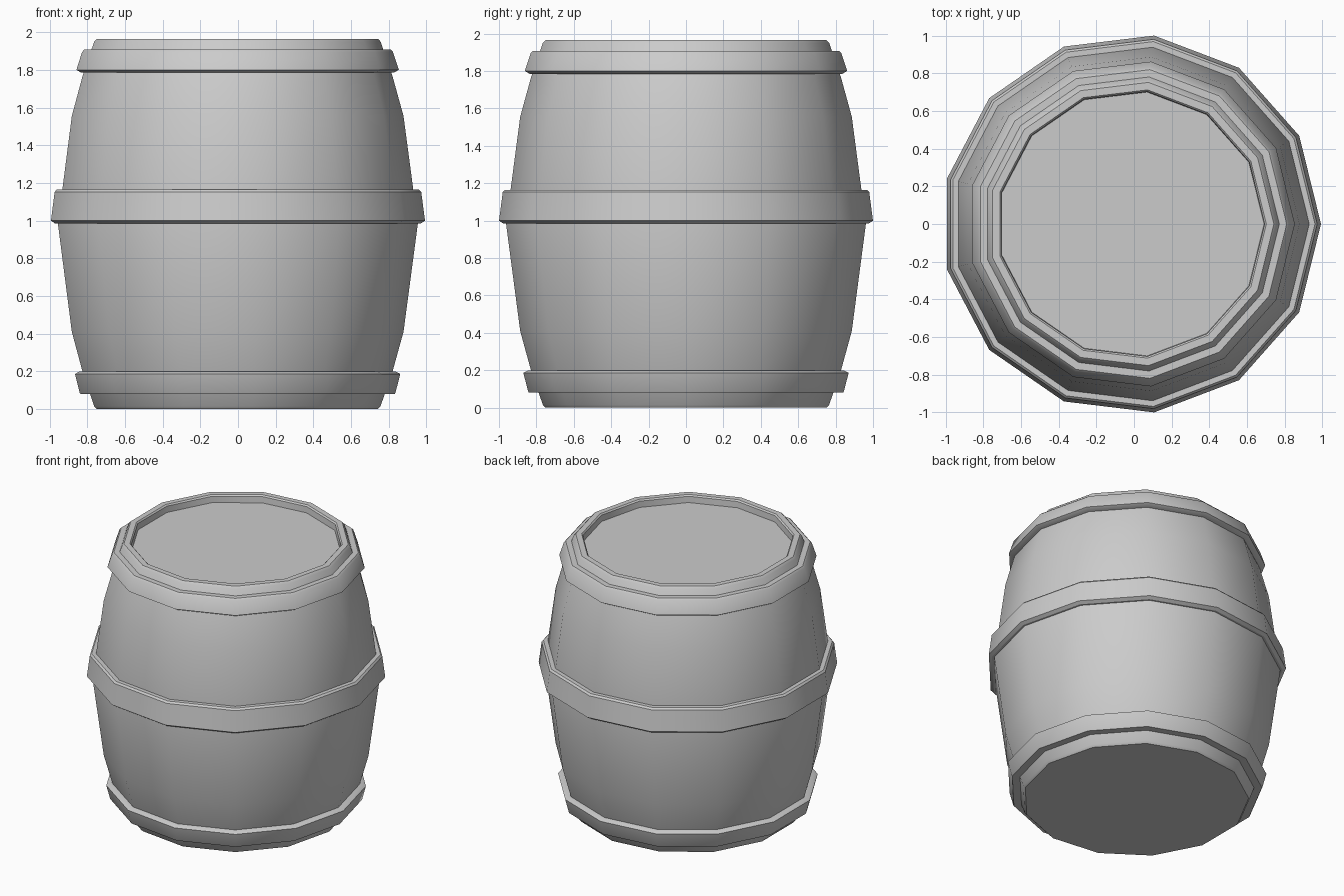
import bpy, bmesh, math

if "Cube" in bpy.data.objects:
    bpy.data.objects.remove(bpy.data.objects["Cube"])

SIDES = 13
CENTRE_X = -0.0147  # centres the odd-sided outline on its bounds


def revolve(name, profile, closed):
    """Spin a (radius, z) profile into a 13-sided solid; cap the ends or close the loop."""
    bm = bmesh.new()
    rings = []
    for r, z in profile:
        rings.append([bm.verts.new((r * math.cos(math.tau * i / SIDES) + CENTRE_X,
                                    r * math.sin(math.tau * i / SIDES), z))
                      for i in range(SIDES)])
    pairs = list(zip(rings, rings[1:]))
    if closed:
        pairs.append((rings[-1], rings[0]))
    for a, b in pairs:
        for i in range(SIDES):
            j = (i + 1) % SIDES
            bm.faces.new((a[i], a[j], b[j], b[i]))
    if not closed:
        bm.faces.new(rings[0])
        bm.faces.new(rings[-1])
    bmesh.ops.recalc_face_normals(bm, faces=bm.faces)
    mesh = bpy.data.meshes.new(name)
    bm.to_mesh(mesh)
    bm.free()
    ob = bpy.data.objects.new(name, mesh)
    bpy.context.collection.objects.link(ob)
    bpy.ops.object.select_all(action='DESELECT')
    ob.select_set(True)
    bpy.context.view_layer.objects.active = ob
    bpy.ops.object.shade_smooth_by_angle(angle=math.radians(32))
    return ob


# Bulging body with a raised lip around the sunken lid
revolve("barrel_body", [
    (0.757, 0.0), (0.771, 0.015), (0.835, 0.20), (0.893, 0.41), (0.969, 0.983),
    (0.893, 1.555), (0.835, 1.765), (0.771, 1.95), (0.757, 1.965),
    (0.717, 1.965), (0.708, 1.955), (0.705, 1.91)], closed=False)

# Hoops
revolve("middle_hoop", [
    (0.92, 0.985), (0.985, 0.985), (1.007, 1.0), (0.987, 1.152),
    (0.975, 1.165), (0.90, 1.165)], closed=True)
revolve("top_hoop", [
    (0.77, 1.785), (0.842, 1.785), (0.868, 1.80), (0.837, 1.895),
    (0.825, 1.907), (0.74, 1.907)], closed=True)
revolve("bottom_hoop", [
    (0.74, 0.08), (0.846, 0.08), (0.85, 0.086), (0.876, 0.186),
    (0.85, 0.2), (0.78, 0.2)], closed=True)
